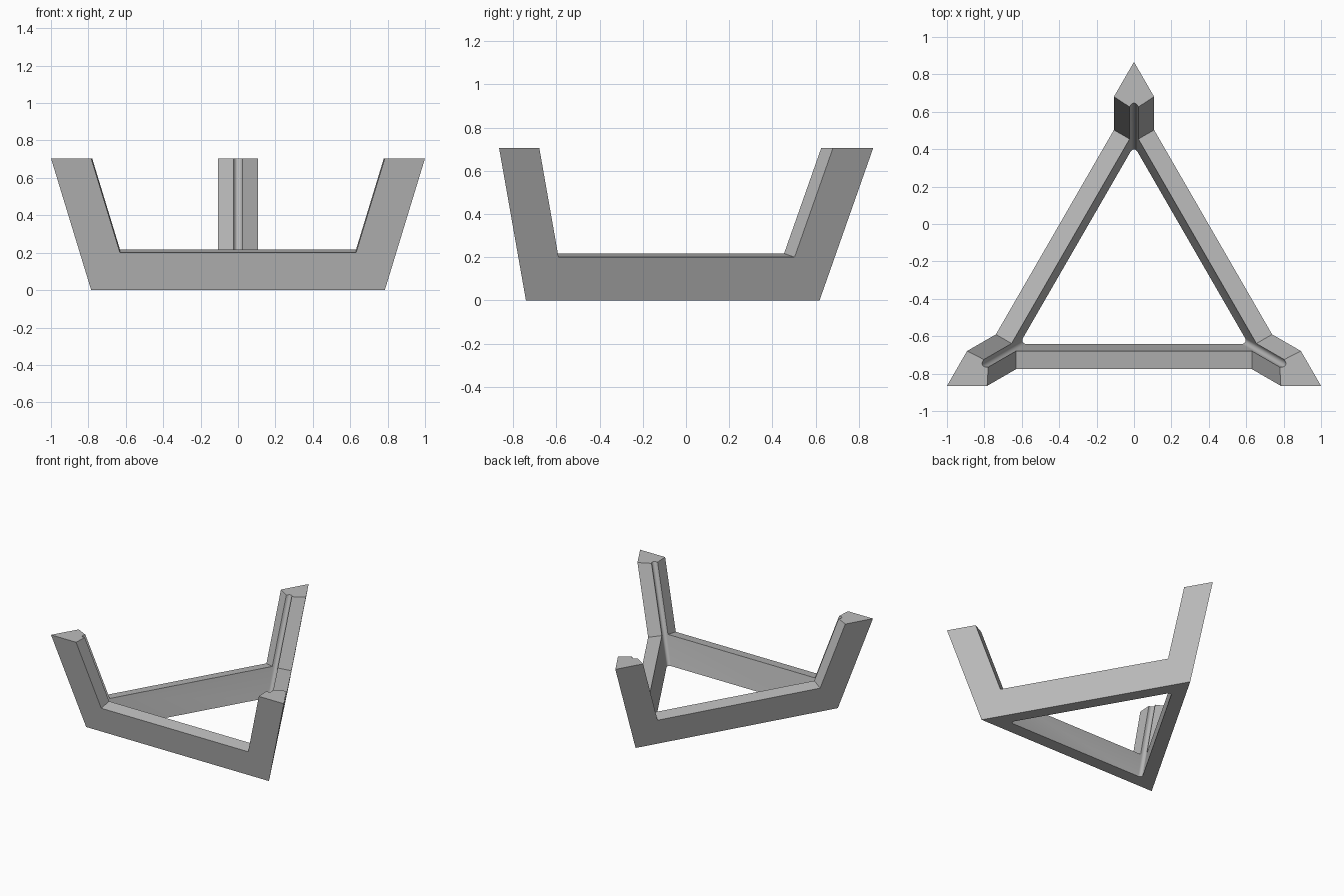
import bpy
import bmesh
from math import pi, cos, sin, sqrt
from mathutils import Vector, Matrix

cube = bpy.data.objects.get("Cube")
if cube:
    bpy.data.objects.remove(cube)

HEIGHT = 0.705
HALF_LOW, HALF_TOP = 0.785, 1.0     # half side of the triangle at base and top
CENTRE_Y = -0.288
WALL, FILLET = 0.1, 0.02
SILL, WINDOW_TOP = 0.2, 0.9

grey = bpy.data.materials.new("grey")
grey.use_nodes = True
colour = (0.5, 0.5, 0.5, 1)
grey.diffuse_color = colour
grey.node_tree.nodes["Principled BSDF"].inputs["Base Color"].default_value = colour


def half_side(z):
    return HALF_LOW + (HALF_TOP - HALF_LOW) * z / HEIGHT


def triangle(z, inset=0, radius=0, steps=6):
    """Horizontal triangle at height z, inset from the outside, corners rounded."""
    reach = half_side(z) * 2 / sqrt(3) - 2 * inset - 2 * radius
    points = []
    for corner in range(3):
        a = pi / 2 + corner * 2 * pi / 3
        arc = [a - pi / 3 + 2 * pi / 3 * i / steps for i in range(steps + 1)] if radius else [a]
        points += [Vector((reach * cos(a) + radius * cos(b),
                           reach * sin(a) + radius * sin(b) + CENTRE_Y, z)) for b in arc]
    return points


def loft(name, ring_a, ring_b):
    """Closed solid between two matching outlines."""
    bm = bmesh.new()
    a = [bm.verts.new(p) for p in ring_a]
    b = [bm.verts.new(p) for p in ring_b]
    bm.faces.new(a)
    bm.faces.new(b)
    for i in range(len(a)):
        j = (i + 1) % len(a)
        bm.faces.new((a[i], a[j], b[j], b[i]))
    bmesh.ops.recalc_face_normals(bm, faces=bm.faces)
    mesh = bpy.data.meshes.new(name)
    bm.to_mesh(mesh)
    bm.free()
    mesh.materials.append(grey)
    obj = bpy.data.objects.new(name, mesh)
    bpy.context.collection.objects.link(obj)
    return obj


# Flared triangular body and its rounded, open-ended hollow
frame = loft("triangular_stand", triangle(0), triangle(HEIGHT))
cutters = [loft("hollow_cutter", triangle(-0.1, WALL, FILLET), triangle(0.9, WALL, FILLET))]

# Window through each wall, square to the sloping face, leaving rail and arms
flare = (HALF_TOP - HALF_LOW) / sqrt(3) / HEIGHT
normal = Vector((0, -1, -flare)).normalized()
outline = []
for z, side in ((SILL, -1), (SILL, 1), (WINDOW_TOP, 1), (WINDOW_TOP, -1)):
    x = half_side(z) - (HALF_TOP - HALF_LOW)
    outline.append(Vector((side * x, -half_side(z) / sqrt(3), z)))
for turn in range(3):
    place = Matrix.Translation((0, CENTRE_Y, 0)) @ Matrix.Rotation(turn * 2 * pi / 3, 4, "Z")
    cutters.append(loft("window_cutter",
                        [place @ (p + normal * 0.1) for p in outline],
                        [place @ (p - normal * 0.125) for p in outline]))

# Carve the body, then discard the cutters
bpy.ops.object.select_all(action="DESELECT")
frame.select_set(True)
bpy.context.view_layer.objects.active = frame
for cutter in cutters:
    cutter.hide_render = True
    cut = frame.modifiers.new("cut", "BOOLEAN")
    cut.operation = "DIFFERENCE"
    cut.solver = "EXACT"
    cut.object = cutter
    bpy.ops.object.modifier_apply(modifier=cut.name)
    bpy.data.objects.remove(cutter)

bpy.ops.object.shade_smooth_by_angle(angle=pi / 6)
